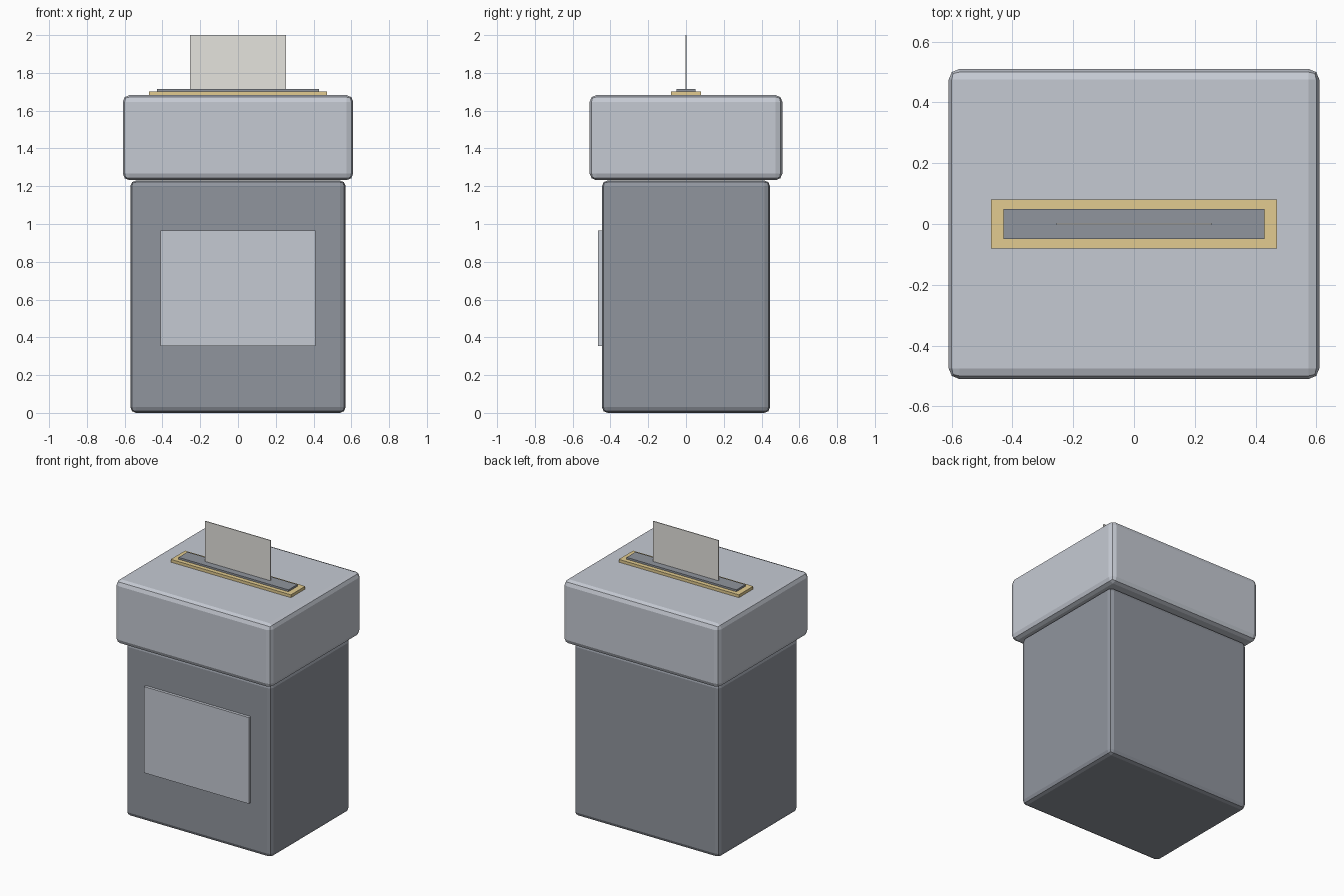
import bpy

default = bpy.data.objects.get("Cube")
if default:
    bpy.data.objects.remove(default, do_unlink=True)


def material(name, rgb):
    mat = bpy.data.materials.new(name)
    mat.use_nodes = True
    color = (*rgb, 1.0)
    mat.diffuse_color = color
    mat.node_tree.nodes["Principled BSDF"].inputs["Base Color"].default_value = color
    return mat


def box(name, size, center, mat, bevel=0.0):
    bpy.ops.mesh.primitive_cube_add(size=1, location=center)
    obj = bpy.context.object
    obj.name = name
    obj.scale = size
    bpy.ops.object.transform_apply(location=False, rotation=False, scale=True)
    obj.data.materials.append(mat)
    if bevel:
        mod = obj.modifiers.new("rounded_edges", "BEVEL")
        mod.width = bevel
        mod.segments = 2
    return obj


dark_grey = material("dark_grey", (0.28, 0.30, 0.34))
light_grey = material("light_grey", (0.56, 0.59, 0.65))
brass = material("brass", (0.76, 0.60, 0.28))
paper_white = material("paper_white", (0.78, 0.77, 0.73))

# Box body and overhanging lid
box("body", (1.14, 0.89, 1.23), (0, 0, 0.615), dark_grey, 0.03)
box("lid", (1.22, 1.02, 0.45), (0, 0, 1.457), light_grey, 0.035)

# Plain plate on the front
box("front_plate", (0.82, 0.03, 0.61), (0, -0.45, 0.66), light_grey)

# Slot with its trim, and the sheet standing in it
box("slot_trim", (0.94, 0.16, 0.03), (0, 0, 1.687), brass)
box("slot", (0.86, 0.10, 0.03), (0, 0, 1.70), dark_grey)
box("paper_sheet", (0.51, 0.006, 0.32), (0, 0, 1.84), paper_white)
